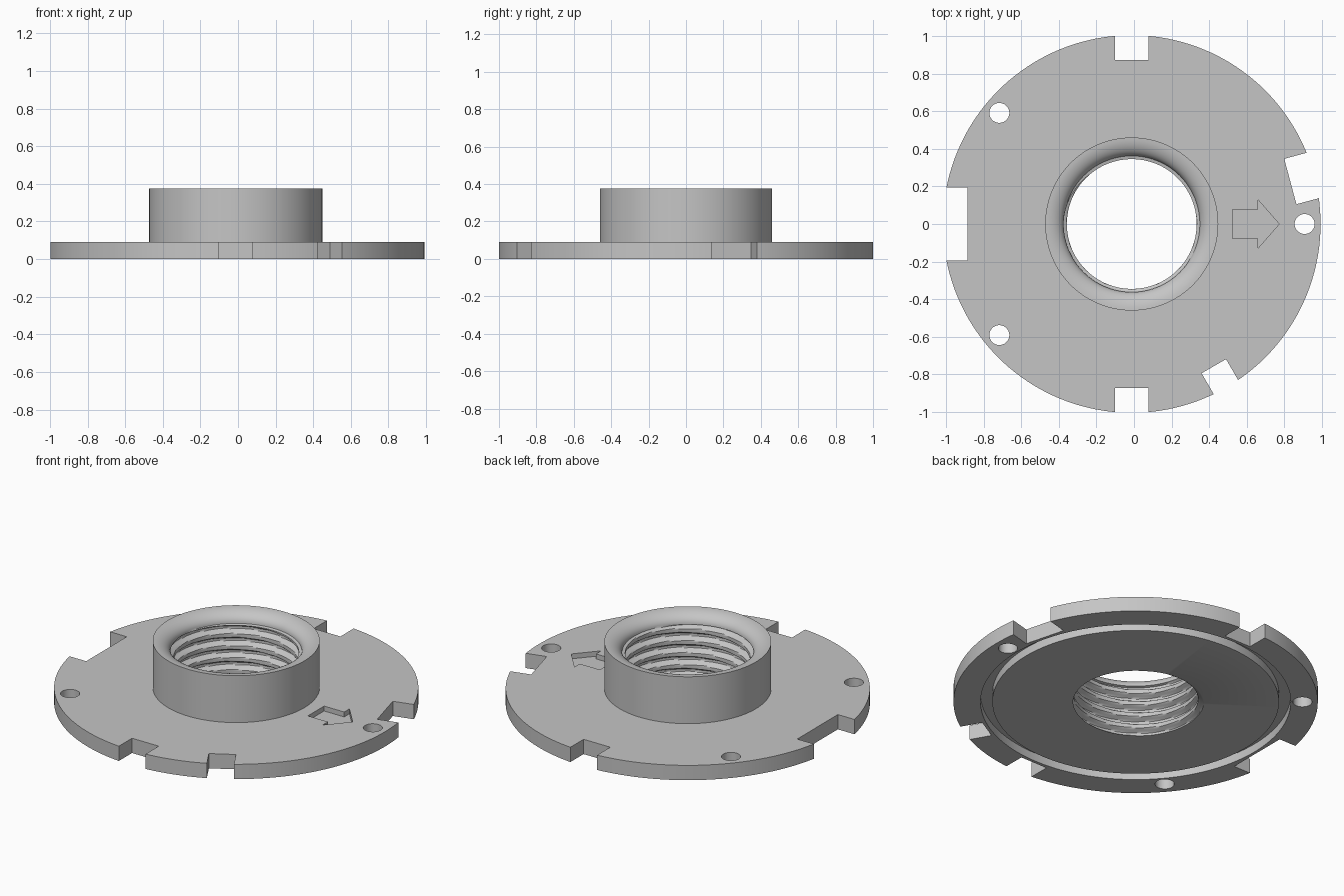
import bpy, bmesh, math
from mathutils import Matrix

cube = bpy.data.objects.get("Cube")
if cube:
    bpy.data.objects.remove(cube, do_unlink=True)

CX = -0.012                 # axis of the flange
SEGS = 160
PLATE_TOP, COLLAR_TOP = 0.09, 0.375
PITCH, CREST, ROOT = 0.073, 0.345, 0.376
THREAD_TOP, ROWS = 0.31, 64

grey = bpy.data.materials.new("plain_grey")
grey.use_nodes = True
colour = (0.56, 0.56, 0.56, 1)
grey.diffuse_color = colour
grey.node_tree.nodes["Principled BSDF"].inputs["Base Color"].default_value = colour


def make_object(name, bm):
    bmesh.ops.recalc_face_normals(bm, faces=bm.faces)
    mesh = bpy.data.meshes.new(name)
    bm.to_mesh(mesh)
    bm.free()
    mesh.materials.append(grey)
    obj = bpy.data.objects.new(name, mesh)
    bpy.context.collection.objects.link(obj)
    return obj


def thread_radius(z, angle):
    """Trapezoid screw thread, fading out into the rounded mouth."""
    phase = (z / PITCH - angle / math.tau) % 1.0
    groove = min(1, max(0, 1.5 - 4.5 * abs(phase - 0.5)))
    return CREST + (ROOT - CREST) * groove


# Section of the body: groove below, rim, collar, rounded mouth
section = [(0.79, 0), (0.79, 0.05), (0.855, 0.05), (0.855, 0),
           (1.004, 0), (1.004, PLATE_TOP), (0.46, PLATE_TOP), (0.46, COLLAR_TOP)]
for i in range(1, 11):
    a = math.pi / 2 * i / 10
    section.append((0.46 - 0.098 * math.sin(a),
                    THREAD_TOP + (COLLAR_TOP - THREAD_TOP) * math.cos(a)))

bm = bmesh.new()
rings = []
for r, z in section:
    rings.append([bm.verts.new((CX + r * math.cos(math.tau * k / SEGS),
                                r * math.sin(math.tau * k / SEGS), z))
                  for k in range(SEGS)])
# Threaded bore
for j in range(ROWS + 1):
    z = (THREAD_TOP - 0.004) * (1 - j / ROWS)
    ring = []
    for k in range(SEGS):
        a = math.tau * k / SEGS
        r = thread_radius(z, a)
        ring.append(bm.verts.new((CX + r * math.cos(a), r * math.sin(a), z)))
    rings.append(ring)
for low, high in zip(rings, rings[1:] + rings[:1]):
    for k in range(SEGS):
        n = (k + 1) % SEGS
        bm.faces.new((low[k], low[n], high[n], high[k]))
flange = make_object("threaded_flange", bm)

# Cutters for the edge notches, bolt holes and arrow recess
cut = bmesh.new()


def prism(outline, bottom, turn=0):
    """Upright prism, turned about the flange axis."""
    verts = [cut.verts.new((x, y, bottom)) for x, y in outline]
    face = cut.faces.new(verts)
    grown = bmesh.ops.extrude_face_region(cut, geom=[face])["geom"]
    top = [v for v in grown if isinstance(v, bmesh.types.BMVert)]
    bmesh.ops.translate(cut, verts=top, vec=(0, 0, 0.2 - bottom))
    spin = Matrix.Translation((CX, 0, 0)) @ Matrix.Rotation(math.radians(turn), 4, "Z")
    bmesh.ops.transform(cut, matrix=spin, verts=verts + top)


for turn, half in ((90, 0.09), (-90, 0.09), (180, 0.195), (15, 0.125), (-60, 0.075)):
    prism([(0.873, -half), (1.2, -half), (1.2, half), (0.873, half)], -0.1, turn)

for turn in (0, 140, -140):
    prism([(0.919 + 0.053 * math.cos(math.tau * k / 32),
            0.053 * math.sin(math.tau * k / 32)) for k in range(32)], -0.1, turn)

prism([(0.537, -0.078), (0.672, -0.078), (0.672, -0.128), (0.784, 0),
       (0.672, 0.128), (0.672, 0.078), (0.537, 0.078)], PLATE_TOP - 0.03)

cutter = make_object("notch_cutter", cut)
cutter.hide_render = True

mod = flange.modifiers.new("cut_notches", "BOOLEAN")
mod.operation = "DIFFERENCE"
mod.solver = "EXACT"
mod.object = cutter

bpy.ops.object.select_all(action="DESELECT")
flange.select_set(True)
bpy.context.view_layer.objects.active = flange
bpy.ops.object.modifier_apply(modifier=mod.name)
bpy.data.objects.remove(cutter, do_unlink=True)
bpy.ops.object.shade_smooth_by_angle(angle=math.radians(30))
